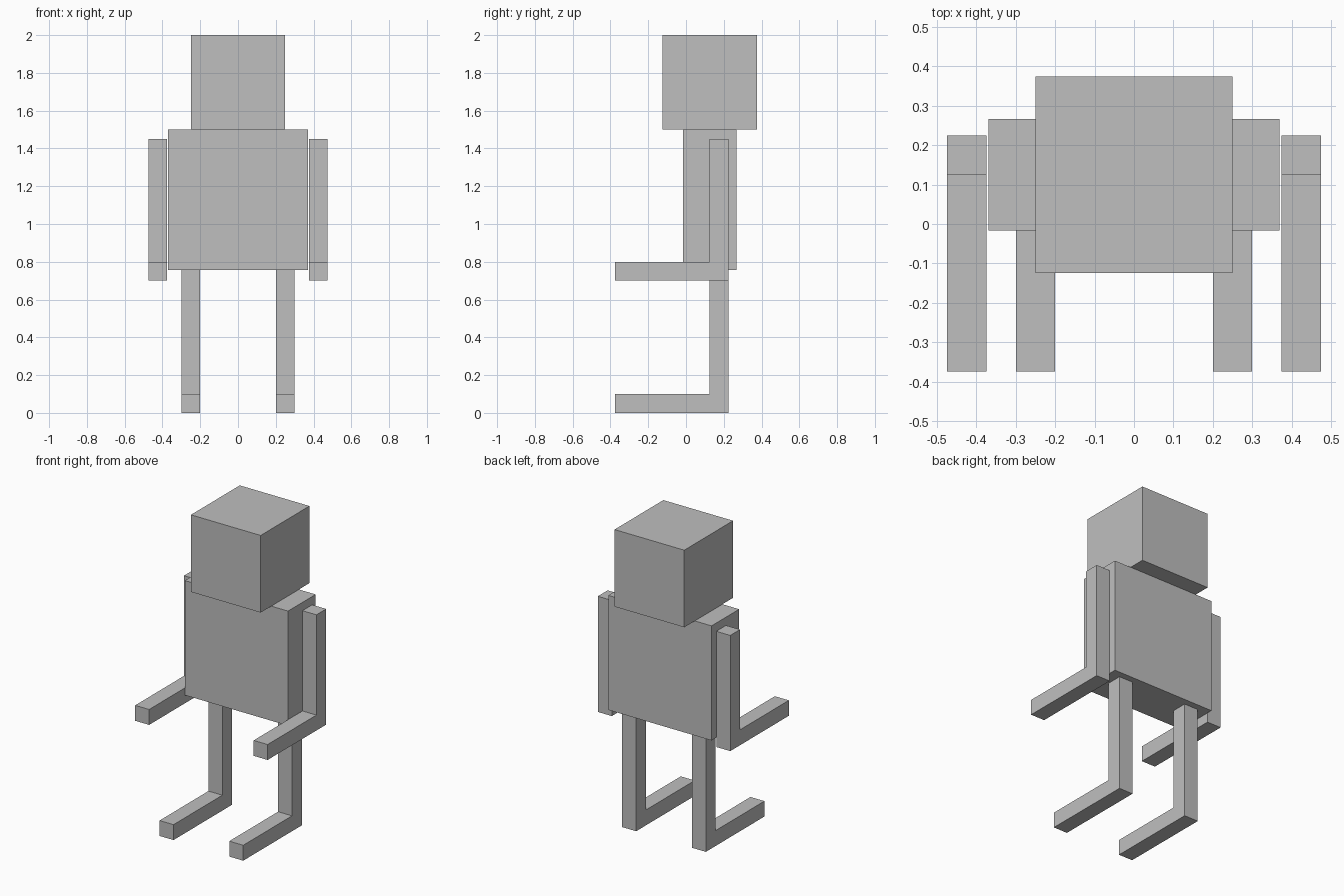
import bpy
import bmesh

default = bpy.data.objects.get("Cube")
if default:
    bpy.data.objects.remove(default, do_unlink=True)

# Single plain grey
grey = bpy.data.materials.new("plain grey")
grey.use_nodes = True
colour = (0.52, 0.52, 0.52, 1)
grey.diffuse_color = colour
grey.node_tree.nodes["Principled BSDF"].inputs["Base Color"].default_value = colour


def add_object(name, bm):
    bmesh.ops.recalc_face_normals(bm, faces=bm.faces)
    mesh = bpy.data.meshes.new(name)
    bm.to_mesh(mesh)
    bm.free()
    mesh.materials.append(grey)
    obj = bpy.data.objects.new(name, mesh)
    bpy.context.collection.objects.link(obj)
    return obj


def box(name, low, high):
    bm = bmesh.new()
    bmesh.ops.create_cube(bm, size=1)
    for v in bm.verts:
        for i in range(3):
            v.co[i] = high[i] if v.co[i] > 0 else low[i]
    return add_object(name, bm)


def bent_limb(name, x0, x1, bottom, top):
    """L-shaped side profile, extruded across the limb's width."""
    front, inner, back, thick = -0.375, 0.125, 0.225, 0.1
    profile = [(front, bottom), (back, bottom), (back, top),
               (inner, top), (inner, bottom + thick), (front, bottom + thick)]
    bm = bmesh.new()
    face = bm.faces.new([bm.verts.new((x0, y, z)) for y, z in profile])
    side = bmesh.ops.extrude_face_region(bm, geom=[face])["geom"]
    verts = [g for g in side if isinstance(g, bmesh.types.BMVert)]
    bmesh.ops.translate(bm, verts=verts, vec=(x1 - x0, 0, 0))
    return add_object(name, bm)


# Head and torso
box("head", (-0.25, -0.125, 1.5), (0.25, 0.375, 2))
box("torso", (-0.37, -0.016, 0.757), (0.37, 0.267, 1.5))

# Arms with forearms, legs with feet
for side, sign in (("left", 1), ("right", -1)):
    bent_limb(side + "_arm", sign * 0.375, sign * 0.475, 0.7, 1.45)
    bent_limb(side + "_leg", sign * 0.2, sign * 0.3, 0, 0.757)
